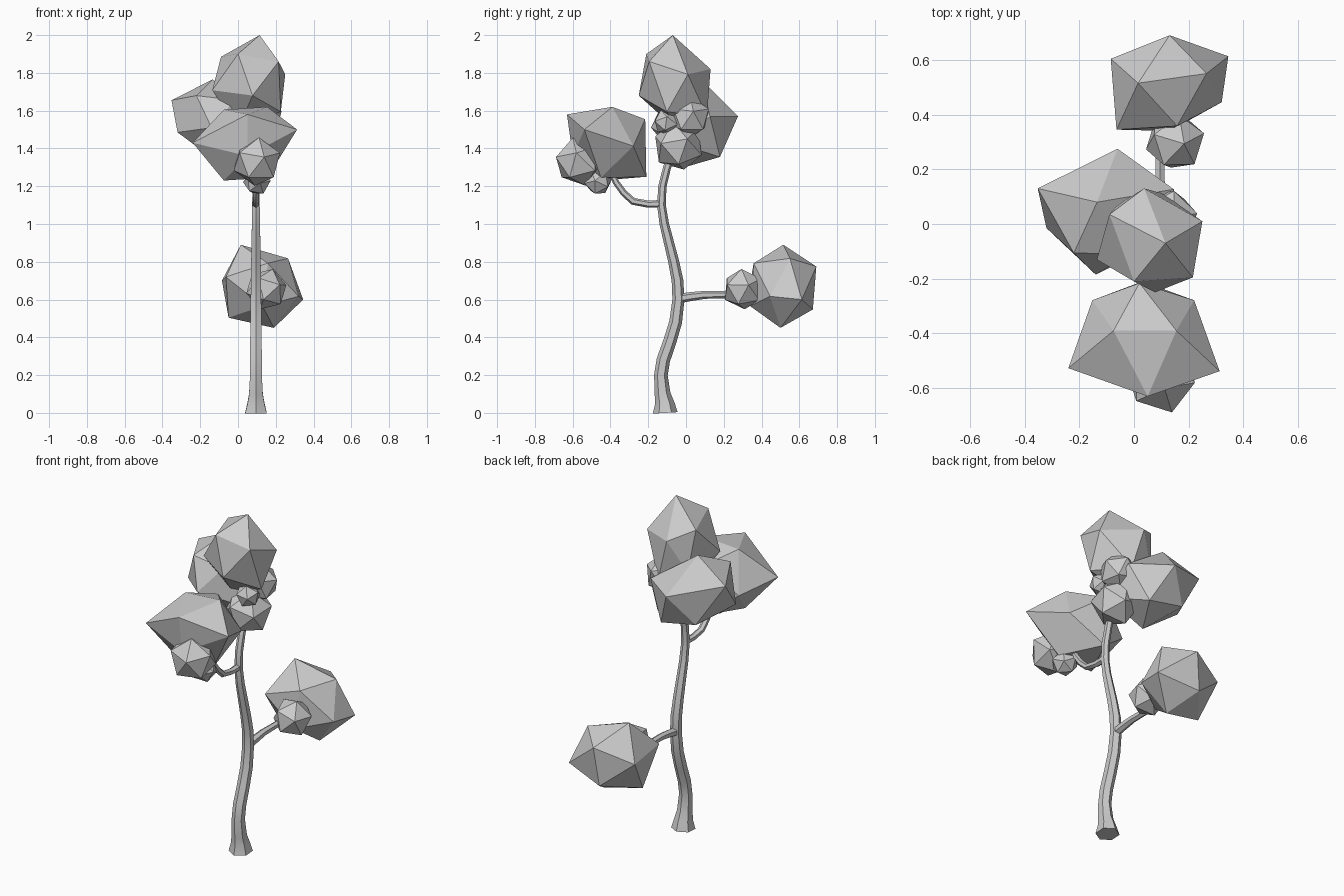
import bpy, bmesh
from math import radians
from mathutils import Vector, Matrix, Euler

if "Cube" in bpy.data.objects:
    bpy.data.objects.remove(bpy.data.objects["Cube"])

X = 0.095  # the whole trunk lies in one plane


def link(name, bm):
    bmesh.ops.recalc_face_normals(bm, faces=bm.faces)
    mesh = bpy.data.meshes.new(name)
    bm.to_mesh(mesh)
    bm.free()
    obj = bpy.data.objects.new(name, mesh)
    bpy.context.collection.objects.link(obj)


def limb(name, path):
    """Six-sided tube through (y, z, radius) points."""
    curve = bpy.data.curves.new(name, 'CURVE')
    curve.dimensions = '3D'
    curve.bevel_depth = 1.0
    curve.bevel_resolution = 1
    curve.use_fill_caps = True
    spline = curve.splines.new('POLY')
    spline.points.add(len(path) - 1)
    for p, (y, z, r) in zip(spline.points, path):
        p.co = (X, y, z, 1)
        p.radius = r
        p.tilt = radians(30)
    obj = bpy.data.objects.new(name, curve)
    bpy.context.collection.objects.link(obj)
    bpy.ops.object.select_all(action='DESELECT')
    obj.select_set(True)
    bpy.context.view_layer.objects.active = obj
    bpy.ops.object.convert(target='MESH')
    bpy.ops.object.shade_smooth_by_angle(angle=radians(40))


def crown(name, centre, a, b, c, pulls=()):
    """Skewed icosahedron: a, b, c are the offsets of one face's corners.
    Each pull drags the nearest corner to a new place."""
    a, b, c = Vector(a), Vector(b), Vector(c)
    g = 0.618034
    half = [a, b, c, (a + b) * g - c, (b + c) * g - a, (c + a) * g - b]
    pts = [Vector(centre) + s * v for v in half for s in (1, -1)]
    for p in map(Vector, pulls):
        i = min(range(12), key=lambda k: (pts[k] - p).length)
        pts[i] = p
    bm = bmesh.new()
    for p in pts:
        bm.verts.new(p)
    bmesh.ops.convex_hull(bm, input=bm.verts)
    link(name, bm)


def tuft(name, centre, radius, turn):
    """Small plain icosahedron."""
    bm = bmesh.new()
    rot = Euler([radians(t) for t in turn]).to_matrix().to_4x4()
    bmesh.ops.create_icosphere(bm, subdivisions=1, radius=radius,
                               matrix=Matrix.Translation(centre) @ rot)
    link(name, bm)


# Trunk and branches
limb("trunk", [(-.11, 0, .066), (-.113, .05, .052), (-.124, .1, .042), (-.133, .2, .036),
               (-.12, .28, .036), (-.085, .38, .035), (-.055, .48, .034), (-.04, .6, .032),
               (-.045, .7, .031), (-.065, .8, .029), (-.09, .9, .027), (-.115, 1.0, .025),
               (-.13, 1.1, .023), (-.125, 1.2, .022), (-.1, 1.3, .021), (-.06, 1.4, .02)])
limb("back_branch", [(-.04, .605, .025), (.02, .615, .024), (.1, .625, .021),
                     (.22, .625, .019), (.34, .64, .016)])
limb("front_branch", [(-.13, 1.107, .02), (-.2, 1.105, .019), (-.28, 1.12, .019),
                      (-.33, 1.165, .018), (-.37, 1.22, .017), (-.4, 1.28, .015)])

# Large foliage masses
crown("top_foliage", (.057, -.06, 1.75),
      (.058, -.01, .25), (-.02, .19, .07), (.193, .07, .042),
      [(.215, -.195, 1.86), (.0, -.21, 1.9), (-.09, .035, 1.885), (-.06, .07, 1.64)])
crown("left_foliage", (-.1, .045, 1.54),
      (-.05, .04, .205), (-.252, .085, .115), (.04, .23, .03),
      [(-.22, -.106, 1.68), (.04, .18, 1.355), (-.32, -.015, 1.485),
       (-.135, .08, 1.765), (-.07, -.01, 1.3), (-.19, .18, 1.4)])
crown("front_foliage", (.04, -.42, 1.425),
      (.115, .03, .195), (-.115, .03, .18), (.01, -.21, .155),
      [(.313, -.538, 1.5), (-.24, -.527, 1.43), (.02, -.216, 1.555), (.05, -.6, 1.36),
       (.03, -.21, 1.25)])
crown("back_foliage", (.13, .515, .67),
      (-.09, -.005, .22), (.135, .035, .148), (0, .175, .105),
      [(.345, .613, .6), (-.064, .345, .72), (.015, .515, .89), (-.05, .48, .504),
       (-.085, .604, .7), (.19, .5, .45)])

# Small tufts at the joints
tuft("back_tuft", (.15, .302, .655), .112, (10, 15, 20))
tuft("front_tuft", (.1, -.565, 1.33), .132, (15, 5, 0))
tuft("front_low_tuft", (.1, -.465, 1.225), .075, (30, 20, 0))
tuft("upper_low_tuft", (.095, -.04, 1.415), .137, (20, 10, 30))
tuft("upper_mid_tuft", (.125, .02, 1.565), .112, (0, 10, 10))
tuft("upper_side_tuft", (.14, -.105, 1.54), .07, (25, 0, 15))
